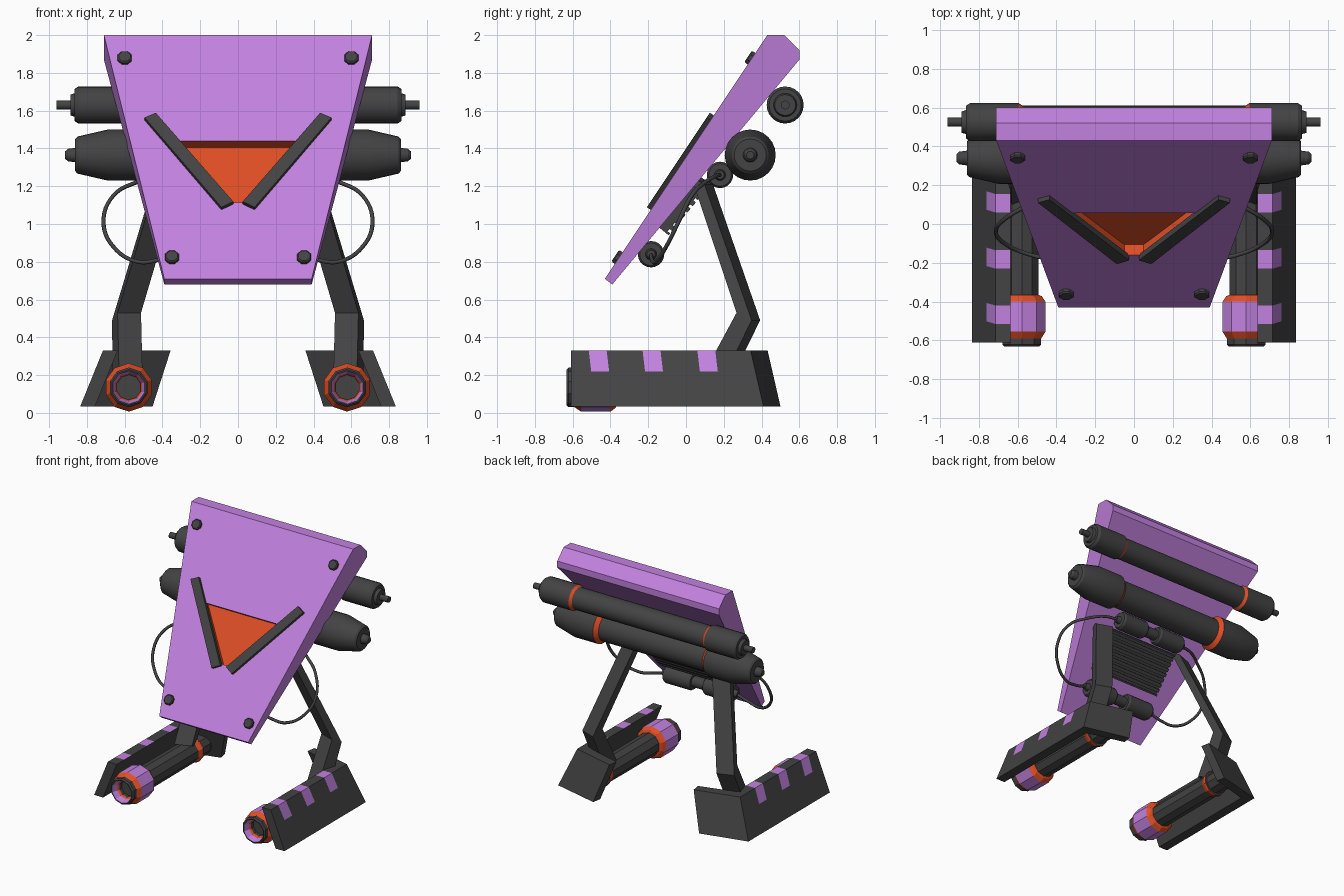
import bpy, bmesh, math
from mathutils import Vector as V

if "Cube" in bpy.data.objects:
    bpy.data.objects.remove(bpy.data.objects["Cube"])


def material(name, rgb):
    m = bpy.data.materials.new(name)
    m.diffuse_color = (*rgb, 1)
    m.use_nodes = True
    m.node_tree.nodes["Principled BSDF"].inputs["Base Color"].default_value = m.diffuse_color
    return m


MATS = [material("dark grey", (0.056, 0.056, 0.056)),
        material("purple", (0.54, 0.22, 0.74)),
        material("orange", (0.74, 0.076, 0.018))]
DARK, PURPLE, ORANGE = 0, 1, 2


def finish(bm, name, smooth=False):
    bmesh.ops.recalc_face_normals(bm, faces=bm.faces)
    me = bpy.data.meshes.new(name)
    bm.to_mesh(me)
    bm.free()
    for m in MATS:
        me.materials.append(m)
    ob = bpy.data.objects.new(name, me)
    bpy.context.collection.objects.link(ob)
    if smooth:
        bpy.ops.object.select_all(action='DESELECT')
        ob.select_set(True)
        bpy.context.view_layer.objects.active = ob
        bpy.ops.object.shade_smooth_by_angle(angle=math.radians(32))
    return ob


def loft(rings, mat=DARK):
    """Solid skinned over rings of equal length, capped at both ends."""
    bm = bmesh.new()
    vs = [[bm.verts.new(p) for p in r] for r in rings]
    for a, b in zip(vs, vs[1:]):
        for i in range(len(a)):
            j = (i + 1) % len(a)
            bm.faces.new((a[i], a[j], b[j], b[i]))
    bm.faces.new(vs[0])
    bm.faces.new(vs[-1])
    for f in bm.faces:
        f.material_index = mat
    bmesh.ops.recalc_face_normals(bm, faces=bm.faces)
    return bm


def lathe(name, prof, centre, axis, sides, signs=(1,), smooth=False):
    """Turn (offset, radius, colour of the segment ending here) about an axis."""
    bm = bmesh.new()
    for s in signs:
        rings = []
        for t, r, c in prof:
            ring = []
            for k in range(sides):
                a = 2 * math.pi * k / sides
                u, w = r * math.sin(a), r * math.cos(a)
                p = V((s * t, u, w)) if axis == 'X' else V((u, s * t, w))
                ring.append(bm.verts.new(p + V(centre)))
            rings.append(ring)
        for (a, b, p) in zip(rings, rings[1:], prof[1:]):
            for i in range(sides):
                j = (i + 1) % sides
                bm.faces.new((a[i], a[j], b[j], b[i])).material_index = p[2]
    bmesh.ops.remove_doubles(bm, verts=bm.verts, dist=1e-5)
    return finish(bm, name, smooth)


# Sloping front surface of the body: point at x, height z, raised by d
NRM = V((0, -0.832, 0.555))


def front(x, z, d=0.0):
    return V((x, -0.43 + (z - 0.71) * 0.667, z)) + NRM * d


# Body: tapered slab with a recessed orange window
PROFILE = [(-0.43, 0.71, 0.39), (0.43, 2.0, 0.71), (0.52, 2.0, 0.71),
           (0.60, 1.92, 0.71), (0.60, 1.87, 0.71), (-0.39, 0.68, 0.39)]
bm = loft([[(s * w, y, z) for y, z, w in PROFILE] for s in (-1, 1)], PURPLE)
face = max(bm.faces, key=lambda f: f.normal.dot(NRM))
for depth in (0.0, -0.065):
    walls = bmesh.ops.inset_individual(bm, faces=[face], thickness=0.002)["faces"]
    mid = face.calc_center_median().z
    for v, high in [(v, v.co.z > mid) for v in face.verts]:
        x, z = (0.34, 1.44) if high else (0.05, 1.115)
        v.co = front(math.copysign(x, v.co.x), z, depth)
for f in list(walls) + [face]:
    f.material_index = ORANGE
finish(bm, "body_slab")

# Trim bars and bolts on the front
BAR = [(0.495, 1.55), (0.435, 1.575), (0.025, 1.105), (0.088, 1.075)]
for s in (-1, 1):
    finish(loft([[front(s * x, z, d) for x, z in BAR] for d in (-0.01, 0.025)]), "trim_bar")
    for x, z in ((0.60, 1.875), (0.35, 0.82)):
        rings = []
        for d, r in ((-0.01, 0.04), (0.015, 0.04), (0.022, 0.033)):
            ang = [math.pi / 8 + k * math.pi / 4 for k in range(8)]
            rings.append([front(s * x + r * math.cos(a), z + 0.832 * r * math.sin(a), d)
                          for a in ang])
        finish(loft(rings), "bolt")

# Two long canisters across the back
lathe("upper_canister",
      [(0, .085, 0), (.575, .085, 0), (.595, .098, 2), (.845, .098, 0), (.865, .085, 0),
       (.865, .062, 0), (.888, .055, 0), (.888, .023, 0), (.96, .023, 0), (.96, 0, 0)],
      (0, 0.525, 1.63), 'X', 24, (1, -1), True)
lathe("lower_canister",
      [(0, .108, 0), (.455, .108, 0), (.485, .135, 2), (.69, .135, 0), (.85, .098, 0),
       (.862, .085, 0), (.862, .038, 0), (.90, .033, 0), (.915, .02, 0), (.915, 0, 0)],
      (0, 0.34, 1.365), 'X', 24, (1, -1), True)

# Small couplings the hoses plug into
for label, y, z in (("upper_coupling", 0.18, 1.26), ("lower_coupling", -0.185, 0.84)):
    lathe(label, [(0, .042, 0), (.055, .042, 0), (.055, .06, 0), (.07, .07, 0),
                  (.28, .07, 0), (.295, .06, 0), (.295, .03, 0), (.33, .022, 0), (.33, 0, 0)],
          (0, y, z), 'X', 20, (1, -1), True)

# Ribbed vent on the back face
comb = [(0, -0.03), (0, 0.062)]
N = 8
for i in range(N):
    t = 0.34 * (i + 0.5) / N
    comb += [(t - 0.008, 0.062), (t - 0.008, 0.045), (t + 0.008, 0.045), (t + 0.008, 0.062)]
comb += [(0.34, 0.062), (0.34, -0.03)]
finish(loft([[(x, -0.14 + 0.64 * t + 0.769 * d, 0.98 + 0.769 * t - 0.64 * d)
              for t, d in comb] for x in (-0.3, 0.3)]), "back_vent")

# Hoses looping out on each side
HOSE = [(.31, .18, 1.26), (.42, .16, 1.255), (.54, .10, 1.22), (.66, .03, 1.15),
        (.712, -.04, 1.01), (.66, -.105, .88), (.53, -.16, .80), (.42, -.18, .81),
        (.31, -.185, .84)]
for s in (-1, 1):
    cu = bpy.data.curves.new("hose", 'CURVE')
    cu.dimensions = '3D'
    cu.bevel_depth, cu.bevel_resolution, cu.resolution_u = 0.011, 2, 6
    sp = cu.splines.new('BEZIER')
    sp.bezier_points.add(len(HOSE) - 1)
    for bp, (x, y, z) in zip(sp.bezier_points, HOSE):
        bp.co = (s * x, y, z)
        bp.handle_left_type = bp.handle_right_type = 'AUTO'
    cu.materials.append(MATS[DARK])
    bpy.context.collection.objects.link(bpy.data.objects.new("hose", cu))

# Legs: turned rectangular section through hip, knee and ankle
TURN = math.radians(20)
ACROSS = V((math.cos(TURN), -math.sin(TURN), 0))
ALONG = V((math.sin(TURN), math.cos(TURN), 0))
PATH = [(0.375, 0.085, 1.23, 0.075), (0.59, 0.33, 0.51, 0.085), (0.585, 0.17, 0.20, 0.10)]
# Foot guard outline at the ground: side panel bent round the heel
GUARD = [(.835, -.61), (.835, .41), (.465, .50), (.452, .43), (.757, .35), (.757, -.61)]
STRIPES = [(-0.515, -0.42), (-0.23, -0.135), (0.06, 0.155)]
for s in (-1, 1):
    rings = []
    for x, y, z, d in PATH:
        ring = []
        for i, j in ((-1, -1), (1, -1), (1, 1), (-1, 1)):
            p = V((x, y, z)) + ACROSS * (0.066 * i) + ALONG * (d / 2 * j)
            p.z -= 0.02 * j
            ring.append((s * p.x, p.y, p.z))
        rings.append(ring)
    finish(loft(rings), "leg")

    top = [(x - (0.12 if x > 0.6 else 0.095), y - (0.068 if y > 0 else 0)) for x, y in GUARD]
    bm = loft([[(s * x, y, z) for x, y in pts] for pts, z in ((GUARD, .035), (top, .33))])
    # cut the stripes into the guard
    skew = V((0, 1, 0.12))
    cuts = [(V((0, y, 0.33)), skew) for st in STRIPES for y in st]
    for co, no in cuts + [(V((0, 0, 0.22)), V((0, 0, 1)))]:
        bmesh.ops.bisect_plane(bm, geom=bm.verts[:] + bm.edges[:] + bm.faces[:],
                               plane_co=co, plane_no=no)
    bmesh.ops.recalc_face_normals(bm, faces=bm.faces)
    for f in bm.faces:
        c = f.calc_center_median()
        y = c.y + 0.12 * (c.z - 0.33)
        if c.z > 0.22 and (f.normal.x * s > 0.5 or f.normal.z > 0.7) \
                and any(a < y < b for a, b in STRIPES):
            f.material_index = PURPLE
    finish(bm, "foot_guard")

    # Foot barrel with a hollow banded muzzle
    lathe("foot_barrel",
          [(.37, 0, 0), (.37, .085, 0), (.26, .085, 0), (.26, .10, 0), (.24, .10, 2),
           (.21, .088, 2), (-.365, .09, 0), (-.372, .108, 2), (-.40, .128, 2),
           (-.555, .128, 1), (-.59, .105, 2), (-.605, .105, 0), (-.622, .105, 0),
           (-.632, .095, 0), (-.632, .088, 0), (-.585, .074, 1), (-.57, .066, 2),
           (-.54, .066, 0), (-.54, 0, 0)],
          (s * 0.578, 0, 0.135), 'Y', 10)
